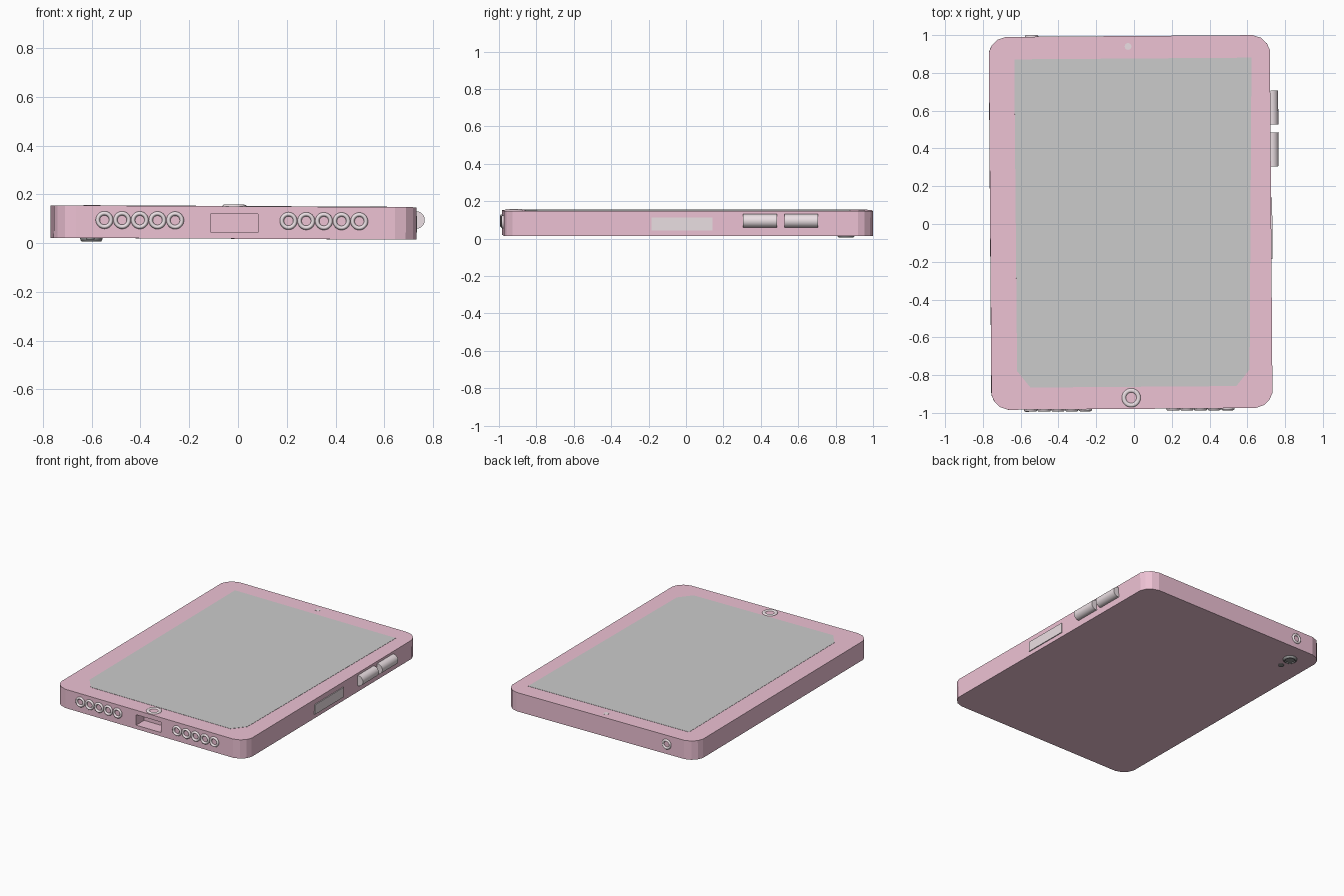
import bpy, bmesh
from math import radians, pi
from mathutils import Matrix, Vector

if "Cube" in bpy.data.objects:
    bpy.data.objects.remove(bpy.data.objects["Cube"])

CX, CY, HW, HL = -0.018, 0.008, 0.744, 0.987   # body centre and half sizes
Z0, Z1 = 0.018, 0.151
ZM = 0.093
FRONT, BACK, RIGHT = CY - HL, CY + HL, CX + HW
# the whole model sits very slightly skewed
SKEW = (Matrix.Translation((CX, CY, 0.084)) @ Matrix.Rotation(radians(0.42), 4, 'Z')
        @ Matrix.Rotation(radians(0.3), 4, 'Y') @ Matrix.Translation((-CX, -CY, -0.084)))


def material(name, rgb):
    m = bpy.data.materials.new(name)
    m.diffuse_color = (*rgb, 1)
    m.use_nodes = True
    m.node_tree.nodes["Principled BSDF"].inputs["Base Color"].default_value = m.diffuse_color
    return m


PINK = material("pink", (0.85, 0.54, 0.66))
PALE = material("pale_pink", (0.83, 0.74, 0.77))
DARK = material("dark_grey", (0.28, 0.28, 0.28))


def finish(name, bm, mat=None, smooth=False):
    bmesh.ops.recalc_face_normals(bm, faces=bm.faces)
    me = bpy.data.meshes.new(name)
    bm.to_mesh(me)
    bm.free()
    ob = bpy.data.objects.new(name, me)
    bpy.context.collection.objects.link(ob)
    ob.matrix_world = SKEW
    if mat:
        me.materials.append(mat)
    if smooth:
        bpy.ops.object.select_all(action='DESELECT')
        ob.select_set(True)
        bpy.context.view_layer.objects.active = ob
        bpy.ops.object.shade_smooth_by_angle(angle=radians(40))
    return ob


def prism(name, pts, z0, z1, mat=None):
    bm = bmesh.new()
    f = bm.faces.new([bm.verts.new((x, y, z0)) for x, y in pts])
    r = bmesh.ops.extrude_face_region(bm, geom=[f])
    bmesh.ops.translate(bm, vec=(0, 0, z1 - z0),
                        verts=[v for v in r['geom'] if isinstance(v, bmesh.types.BMVert)])
    return finish(name, bm, mat)


def box(name, lo, hi, mat=None):
    lo, hi = Vector(lo), Vector(hi)
    bm = bmesh.new()
    bmesh.ops.create_cube(bm, size=1, matrix=Matrix.Translation((lo + hi) / 2)
                          @ Matrix.Diagonal((*(hi - lo), 1)))
    return finish(name, bm, mat)


def cylinder(name, c, r, depth, axis, mat, seg=32):
    bm = bmesh.new()
    rot = {'X': Matrix.Rotation(pi / 2, 4, 'Y'), 'Y': Matrix.Rotation(pi / 2, 4, 'X'),
           'Z': Matrix()}[axis]
    bmesh.ops.create_cone(bm, cap_ends=True, segments=seg, radius1=r, radius2=r,
                          depth=depth, matrix=Matrix.Translation(c) @ rot)
    return finish(name, bm, mat, True)


def ring(name, c, outer, inner, height, axis, mat):
    """Torus with a slightly flattened tube."""
    bm = bmesh.new()
    a, n = (outer - inner) / 2, 12
    prof = [bm.verts.new(((outer + inner) / 2 + a * Vector((1, 0)).x * c_, 0, height * s_))
            for c_, s_ in ((Matrix.Rotation(2 * pi * i / n, 2) @ Vector((1, 0))) for i in range(n))]
    edges = [bm.edges.new((prof[i], prof[(i + 1) % n])) for i in range(n)]
    bmesh.ops.spin(bm, geom=prof + edges, cent=(0, 0, 0), axis=(0, 0, 1),
                   angle=2 * pi, steps=32, use_merge=True)
    bmesh.ops.remove_doubles(bm, verts=bm.verts, dist=1e-5)
    rot = Matrix.Rotation(pi / 2, 4, 'X') if axis == 'Y' else Matrix()
    bmesh.ops.transform(bm, matrix=Matrix.Translation(c) @ rot, verts=bm.verts)
    return finish(name, bm, mat, True)


# body with faceted corners
corner = [(HW, HL - 0.08), (HW - 0.015, HL - 0.045), (HW - 0.045, HL - 0.015), (HW - 0.09, HL)]
outline = []
for sx, sy in ((1, 1), (-1, 1), (-1, -1), (1, -1)):
    pts = corner if sx * sy > 0 else corner[::-1]
    outline += [(CX + sx * x, CY + sy * y) for x, y in pts]
body = prism("body", outline, Z0, Z1, PINK)

# charging port recess
cutter = box("port_cutter", (-0.12, FRONT - 0.1, 0.045), (0.075, FRONT + 0.09, 0.119))
cutter.hide_render = True
cutter.hide_set(True)
cut = body.modifiers.new("port", 'BOOLEAN')
cut.object, cut.operation, cut.solver = cutter, 'DIFFERENCE', 'EXACT'

# screen with clipped lower corners
prism("screen", [(-0.628, 0.876), (0.628, 0.876), (0.606, -0.775), (0.535, -0.862),
                 (-0.555, -0.862), (-0.625, -0.775)], Z1 - 0.01, Z1 + 0.0015)

# home button and front lens
ring("home_button", (-0.022, -0.92, Z1), 0.05, 0.028, 0.007, 'Z', PALE)
cylinder("front_lens", (-0.025, 0.94, Z1), 0.018, 0.003, 'Z', PALE, 16)

# speaker holes either side of the port
for side, x0 in (("left", -0.555), ("right", 0.20)):
    for i in range(5):
        ring(f"speaker_{side}_{i + 1}", (x0 + 0.0725 * i, FRONT, ZM - 0.001),
             0.036, 0.019, 0.011, 'Y', PALE)

# headphone socket on the back edge
ring("headphone_socket", (-0.535, BACK, ZM - 0.005), 0.036, 0.019, 0.009, 'Y', PALE)

# volume buttons and side tray
for name, y in (("volume_up", 0.61), ("volume_down", 0.39)):
    cylinder(name, (RIGHT + 0.006, y, ZM + 0.006), 0.036, 0.18, 'Y', PALE)
box("side_tray", (RIGHT - 0.02, -0.19, 0.047), (RIGHT + 0.006, 0.135, 0.116), PALE)

# rear camera and flash
ring("camera_rim", (-0.595, 0.86, Z0), 0.046, 0.028, 0.015, 'Z', DARK)
cylinder("camera_lens", (-0.595, 0.86, Z0 - 0.002), 0.034, 0.014, 'Z', DARK)
cylinder("flash", (-0.60, 0.765, Z0), 0.018, 0.014, 'Z', DARK, 16)
